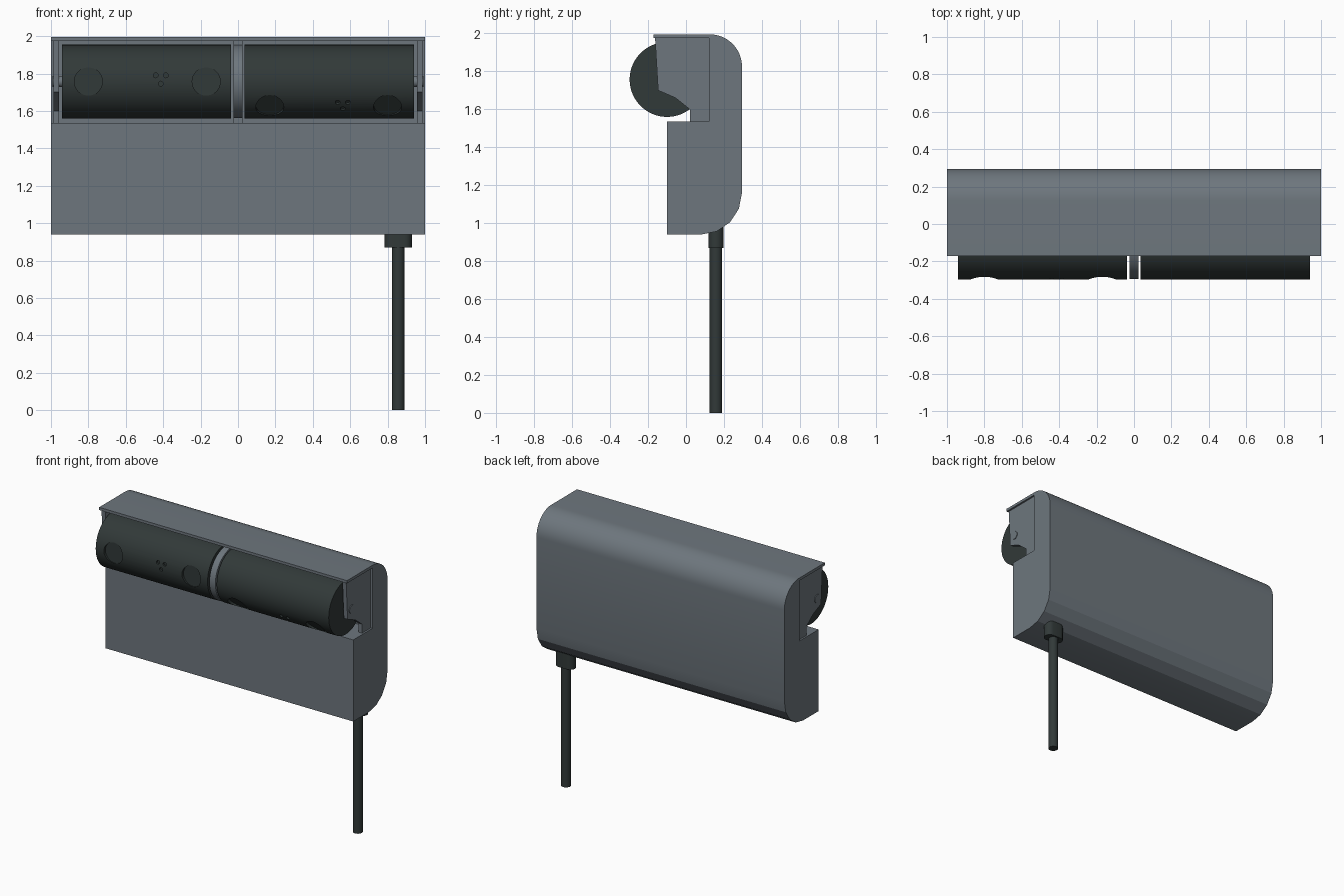
import bpy, bmesh
from math import sin, cos, pi, radians
from mathutils import Matrix

if "Cube" in bpy.data.objects:
    bpy.data.objects.remove(bpy.data.objects["Cube"])


def material(name, colour):
    m = bpy.data.materials.new(name)
    m.use_nodes = True
    m.diffuse_color = colour
    m.node_tree.nodes["Principled BSDF"].inputs["Base Color"].default_value = colour
    return m


GREY = material("slate grey", (0.155, 0.183, 0.207, 1))
DARK = material("charcoal", (0.031, 0.041, 0.040, 1))
AXIS_Y, AXIS_Z, RADIUS = -0.10, 1.757, 0.197


def finish(name, bm, mat, angle=20):
    bmesh.ops.recalc_face_normals(bm, faces=bm.faces)
    mesh = bpy.data.meshes.new(name)
    bm.to_mesh(mesh)
    bm.free()
    mesh.materials.append(mat)
    obj = bpy.data.objects.new(name, mesh)
    bpy.context.collection.objects.link(obj)
    smooth(obj, angle)
    return obj


def smooth(obj, angle=20):
    bpy.ops.object.select_all(action="DESELECT")
    obj.select_set(True)
    bpy.context.view_layer.objects.active = obj
    bpy.ops.object.shade_smooth_by_angle(angle=radians(angle))


def prism(name, points, vector, mat):
    """Extrude a flat outline along a vector."""
    bm = bmesh.new()
    face = bm.faces.new([bm.verts.new(p) for p in points])
    made = bmesh.ops.extrude_face_region(bm, geom=[face])["geom"]
    verts = [v for v in made if isinstance(v, bmesh.types.BMVert)]
    bmesh.ops.translate(bm, vec=vector, verts=verts)
    return finish(name, bm, mat)


def side_prism(name, outline, x0, x1, mat):
    return prism(name, [(x0, y, z) for y, z in outline], (x1 - x0, 0, 0), mat)


def add_cylinder(bm, radius, depth, matrix, sides):
    bmesh.ops.create_cone(bm, cap_ends=True, segments=sides, radius1=radius,
                          radius2=radius, depth=depth, matrix=matrix)


def x_cylinder(name, radius, x0, x1, mat, sides=96):
    bm = bmesh.new()
    matrix = Matrix.Translation(((x0 + x1) / 2, AXIS_Y, AXIS_Z)) @ Matrix.Rotation(pi / 2, 4, "Y")
    add_cylinder(bm, radius, x1 - x0, matrix, sides)
    return finish(name, bm, mat)


def arc(cy, cz, ry, rz, start, end, steps):
    angles = [radians(start + (end - start) * i / steps) for i in range(steps + 1)]
    return [(cy + ry * cos(a), cz + rz * sin(a)) for a in angles]


# Housing: one side outline with a faceted lower back, round upper back and top lip
housing = [(-0.10, 0.94)]
housing += arc(0.08, 1.16, 0.215, 0.22, -90, 0, 4)
housing += arc(0.125, 1.825, 0.17, 0.17, 0, 90, 14)
housing += [(-0.172, 1.995), (-0.172, 1.975), (0.12, 1.975), (0.12, 1.535), (-0.10, 1.535)]
side_prism("housing", housing, -1, 1, GREY)

# End brackets with pivots that carry the drums
bracket = [(0.12, 1.975), (-0.163, 1.975), (-0.147, 1.70), (-0.055, 1.66),
           (0.02, 1.60), (0.02, 1.535), (0.12, 1.535)]
for side, sign in (("left", 1), ("right", -1)):
    side_prism(side + "_bracket", bracket, sign * 0.957, sign * 0.987, GREY)
    x0, x1 = sorted((sign * 0.93, sign * 0.992))
    x_cylinder(side + "_pivot", 0.03, x0, x1, GREY, 24)

# Centre divider: a disc tied back to the housing
x_cylinder("centre_divider", RADIUS - 0.002, -0.024, 0.024, GREY)
web = [(0.02, 1.535), (0.13, 1.535), (0.13, 1.98), (-0.10, 1.98), (-0.10, 1.90), (0.02, 1.80)]
side_prism("divider_web", web, -0.024, 0.024, GREY)


def drum(name, x0, x1, eyes, dots_x, tilt):
    """Rotating drum with two round pockets and three pinholes."""
    obj = x_cylinder(name, RADIUS, x0, x1, DARK)
    pockets = [(x, 0, 0.075, 0.178, 48) for x in eyes]
    pockets += [(dots_x + dx, dz, 0.013, 0.182, 16)
                for dx, dz in ((-0.027, 0.033), (0.027, 0.033), (0, -0.011))]
    bm = bmesh.new()
    turn = Matrix.Translation((0, AXIS_Y, AXIS_Z)) @ Matrix.Rotation(radians(tilt), 4, "X")
    for x, z, radius, floor, sides in pockets:
        place = turn @ Matrix.Translation((x, -floor - 0.05, z)) @ Matrix.Rotation(pi / 2, 4, "X")
        add_cylinder(bm, radius, 0.1, place, sides)
    cutter = finish(name + "_cutter", bm, DARK)
    cutter.hide_render = True
    mod = obj.modifiers.new("pockets", "BOOLEAN")
    mod.operation, mod.solver, mod.object = "DIFFERENCE", "EXACT", cutter
    smooth(obj)
    bpy.ops.object.modifier_apply(modifier=mod.name)
    bpy.data.objects.remove(cutter)
    smooth(obj)


drum("right_drum", -0.94, -0.038, (-0.80, -0.17), -0.413, 0)
drum("left_drum", 0.036, 0.94, (0.17, 0.80), 0.56, 44)

# Cable and its flattened gland under the housing
CABLE_X, CABLE_Y = 0.857, 0.158
bm = bmesh.new()
add_cylinder(bm, 0.033, 0.95, Matrix.Translation((CABLE_X, CABLE_Y, 0.475)), 32)
finish("cable", bm, DARK)
right_half = arc(0.033, 0, 0.04, 0.04, -90, 90, 10)
left_half = arc(-0.033, 0, 0.04, 0.04, 90, 270, 10)
gland = [(CABLE_X + x, CABLE_Y + y, 0.87) for x, y in right_half + left_half]
prism("cable_gland", gland, (0, 0, 0.14), DARK)
